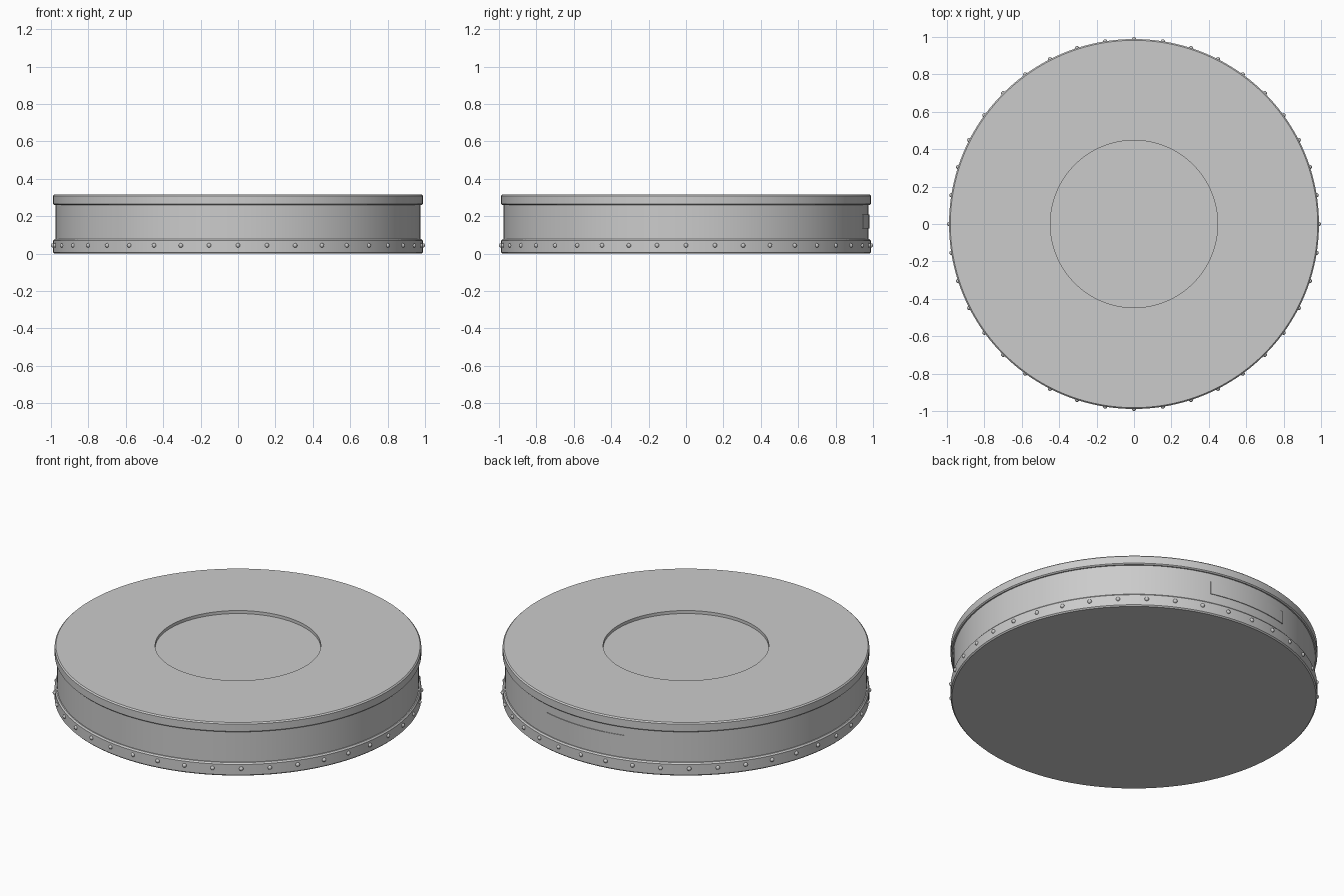
import bpy, bmesh
from math import sin, cos, pi, radians

if "Cube" in bpy.data.objects:
    bpy.data.objects.remove(bpy.data.objects["Cube"])

SEG = 160

def make_object(name, bm):
    bmesh.ops.recalc_face_normals(bm, faces=bm.faces)
    mesh = bpy.data.meshes.new(name)
    bm.to_mesh(mesh)
    bm.free()
    ob = bpy.data.objects.new(name, mesh)
    bpy.context.collection.objects.link(ob)
    bpy.ops.object.select_all(action='DESELECT')
    ob.select_set(True)
    bpy.context.view_layer.objects.active = ob
    bpy.ops.object.shade_smooth_by_angle(angle=radians(30))
    return ob

def lathe(name, profile):
    """Spin an (r, z) profile around z; ends on the axis are welded."""
    bm = bmesh.new()
    verts = [bm.verts.new((r, 0, z)) for r, z in profile]
    edges = [bm.edges.new(p) for p in zip(verts, verts[1:])]
    bmesh.ops.spin(bm, geom=verts + edges, cent=(0, 0, 0), axis=(0, 0, 1),
                   angle=2 * pi, steps=SEG, use_duplicate=False)
    bmesh.ops.remove_doubles(bm, verts=bm.verts, dist=1e-5)
    return make_object(name, bm)

# Drum body: base band, recessed wall, top rim and sunken round top
lathe("base_body", [
    (0, 0), (0.982, 0), (0.989, 0.007), (0.989, 0.069), (0.982, 0.077),
    (0.976, 0.077), (0.976, 0.260), (0.983, 0.260), (0.989, 0.266),
    (0.989, 0.309), (0.982, 0.316), (0.447, 0.316), (0.447, 0.298), (0, 0.298)])

# Rivets around the base band
bm = bmesh.new()
for i in range(40):
    a = i * 2 * pi / 40
    made = bmesh.ops.create_uvsphere(bm, u_segments=12, v_segments=8, radius=0.012)
    bmesh.ops.translate(bm, verts=made["verts"],
                        vec=(0.988 * cos(a), 0.988 * sin(a), 0.044))
make_object("rivets", bm)

# Thin curved plate on the back of the wall
bm = bmesh.new()
rings = []
for i in range(25):
    a = radians(75 + 30 * i / 24)
    rings.append([bm.verts.new((r * cos(a), r * sin(a), z)) for r, z in
                  ((0.970, 0.134), (0.980, 0.134), (0.980, 0.210), (0.970, 0.210))])
for a, b in zip(rings, rings[1:]):
    for j in range(4):
        k = (j + 1) % 4
        bm.faces.new((a[j], a[k], b[k], b[j]))
bm.faces.new(rings[0])
bm.faces.new(rings[-1])
make_object("back_plate", bm)
